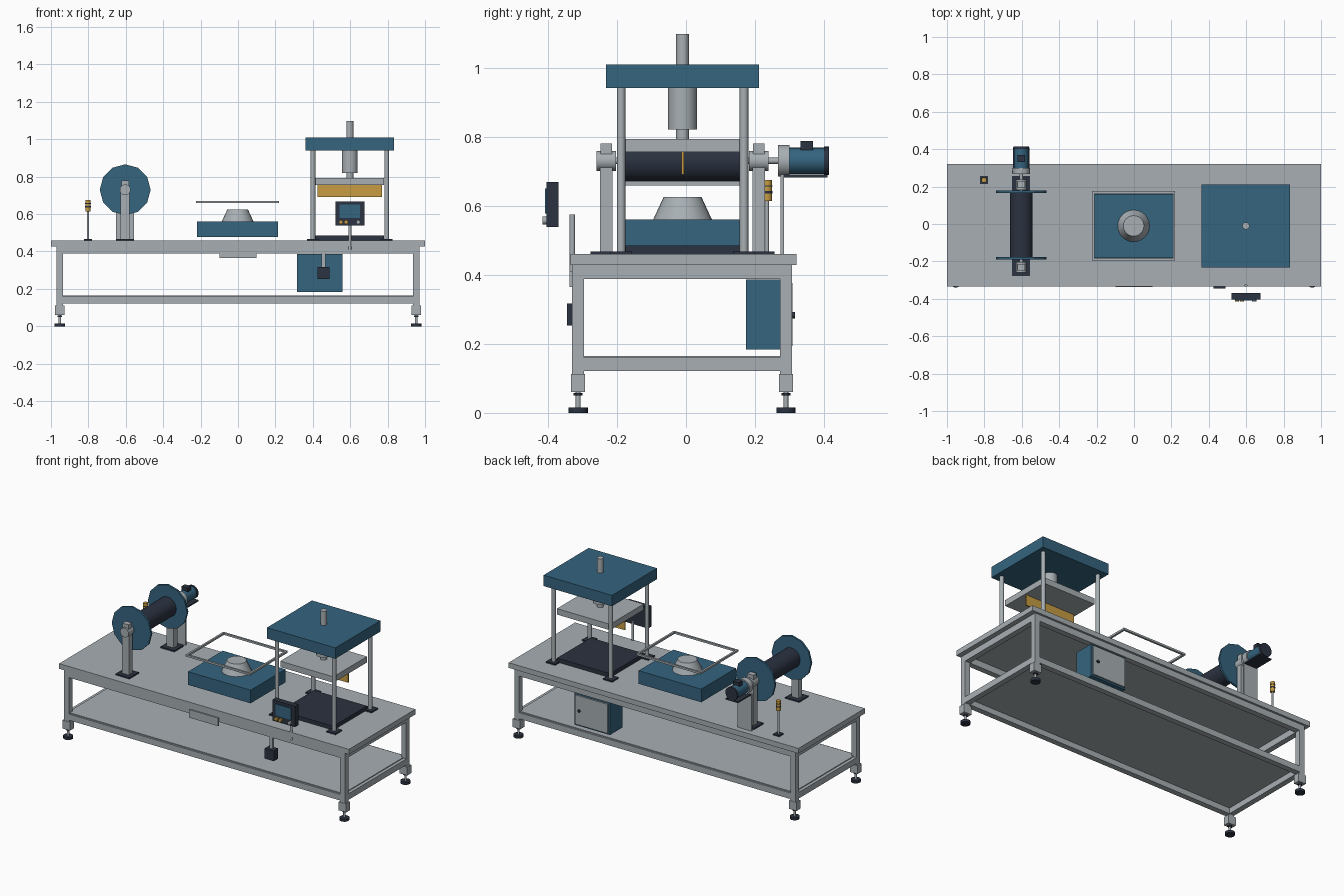
import bpy, math
from mathutils import Vector

if "Cube" in bpy.data.objects:
    bpy.data.objects.remove(bpy.data.objects["Cube"])


def material(name, rgb):
    m = bpy.data.materials.new(name)
    m.diffuse_color = (*rgb, 1)
    m.use_nodes = True
    m.node_tree.nodes["Principled BSDF"].inputs["Base Color"].default_value = m.diffuse_color
    return m


STEEL = material("steel_grey", (0.39, 0.43, 0.455))
TEAL = material("teal_paint", (0.035, 0.128, 0.212))
DARK = material("dark_navy", (0.024, 0.032, 0.052))
AMBER = material("amber", (0.57, 0.33, 0.055))


def box(name, x, y, z, mat):
    """Box from (min, max) pairs."""
    bpy.ops.mesh.primitive_cube_add(size=1, location=[(a + b) / 2 for a, b in (x, y, z)])
    o = bpy.context.object
    o.scale = [b - a for a, b in (x, y, z)]
    bpy.ops.object.transform_apply(location=False, rotation=False, scale=True)
    o.name = name
    o.data.materials.append(mat)
    return o


def cyl(name, p0, p1, r, mat, sides=24, r2=None):
    """Cylinder or cone frustum between two points."""
    p0, p1 = Vector(p0), Vector(p1)
    d = p1 - p0
    bpy.ops.mesh.primitive_cone_add(vertices=sides, radius1=r, radius2=r if r2 is None else r2,
                                    depth=d.length, location=(p0 + p1) / 2)
    o = bpy.context.object
    o.rotation_euler = d.to_track_quat('Z', 'Y').to_euler()
    o.name = name
    o.data.materials.append(mat)
    if sides > 12:
        bpy.ops.object.shade_smooth_by_angle(angle=math.radians(25))
    return o


def around(c, h):
    return (c - h, c + h)


# Table: top, rails, shelf
CY = -0.01
box("table_top", (-1, 1), (-0.335, 0.32), (0.428, 0.46), STEEL)
for tag, y in (("front", (-0.33, -0.295)), ("back", (0.272, 0.307))):
    box(f"upper_rail_{tag}", (-0.94, 0.94), y, (0.388, 0.428), STEEL)
    box(f"lower_rail_{tag}", (-0.94, 0.94), y, (0.122, 0.16), STEEL)
for s in (-1, 1):
    x = around(s * 0.953, 0.017)
    box("upper_end_rail", x, (-0.295, 0.272), (0.388, 0.428), STEEL)
    box("lower_end_rail", x, (-0.295, 0.272), (0.122, 0.16), STEEL)
box("lower_shelf", (-0.95, 0.95), (-0.32, 0.297), (0.157, 0.165), STEEL)
box("front_plate", (-0.1, 0.1), (-0.338, -0.328), (0.365, 0.415), STEEL)

# Legs with brackets and levelling feet
for s in (-1, 1):
    for y in (-0.3125, 0.2895):
        x = s * 0.953
        box("leg", around(x, 0.017), around(y, 0.0175), (0.06, 0.428), STEEL)
        box("leg_bracket", around(x, 0.026), around(y, 0.02), (0.06, 0.112), STEEL)
        cyl("foot_bolt", (x, y, 0.012), (x, y, 0.062), 0.007, STEEL, 12)
        cyl("foot_nut", (x, y, 0.05), (x, y, 0.058), 0.013, DARK, 6)
        cyl("foot_pad", (x, y, 0), (x, y, 0.016), 0.028, DARK)

# Roll with end flanges
RX, RZ = -0.603, 0.73
cyl("roll", (RX, -0.178, RZ), (RX, 0.168, RZ), 0.061, DARK, 32)
cyl("roll_shaft", (RX, -0.255, RZ), (RX, 0.285, RZ), 0.009, STEEL, 16)
for y in (-0.183, 0.172):
    cyl("roll_flange", (RX, y - 0.006, RZ), (RX, y + 0.006, RZ), 0.136, TEAL, 12)

# Roll stands and bearings
for y, side in ((-0.231, -1), (0.211, 1)):
    box("stand_base", around(RX, 0.048), around(y, 0.046), (0.46, 0.468), DARK)
    box("stand_post", around(RX, 0.024), around(y, 0.018), (0.466, 0.71), STEEL)
    cyl("bearing", (RX, y - 0.028, RZ), (RX, y + 0.028, RZ), 0.029, STEEL)
    box("bearing_cap", around(RX, 0.021), around(y, 0.017), (0.7, 0.78), STEEL)

# Drive motor on its bracket
box("motor_bracket", around(RX, 0.048), (0.274, 0.284), (0.46, 0.69), STEEL)
cyl("motor_flange", (RX, 0.266, RZ), (RX, 0.3, RZ), 0.046, STEEL)
cyl("motor_body", (RX, 0.3, RZ), (RX, 0.402, RZ), 0.038, TEAL)
cyl("motor_end_cap", (RX, 0.4, RZ), (RX, 0.414, RZ), 0.041, DARK)
box("motor_terminal_box", around(RX, 0.021), (0.332, 0.368), (0.76, 0.787), DARK)
box("motor_mount", around(RX, 0.043), (0.284, 0.41), (0.682, 0.69), DARK)

# Signal light
LX, LY = -0.802, 0.235
box("signal_base", around(LX, 0.021), around(LY, 0.021), (0.46, 0.468), DARK)
cyl("signal_pole", (LX, LY, 0.465), (LX, LY, 0.615), 0.006, STEEL, 12)
for z0, z1, r, m in ((0.613, 0.636, 0.014, AMBER), (0.636, 0.643, 0.015, DARK),
                     (0.643, 0.655, 0.014, AMBER), (0.655, 0.659, 0.015, DARK),
                     (0.659, 0.675, 0.014, AMBER)):
    cyl("signal_segment", (LX, LY, z0), (LX, LY, z1), r, m, 16)

# Forming block, raised cone and floating clamp frame
FX = -0.002
box("forming_block", around(FX, 0.216), around(CY, 0.171), (0.478, 0.56), TEAL)
cyl("forming_cone", (FX, CY, 0.56), (FX, CY, 0.625), 0.085, STEEL, 24, 0.055)
for s in (-1, 1):
    box("clamp_bar_long", around(FX, 0.222), around(CY + s * 0.18, 0.006), (0.659, 0.671), STEEL)
    box("clamp_bar_short", around(FX + s * 0.216, 0.006), around(CY, 0.174), (0.659, 0.671), STEEL)

# Press: bed, columns, crown
PX = 0.598
box("press_bed", around(PX, 0.183), around(CY, 0.166), (0.46, 0.485), DARK)
for sx in (-1, 1):
    for sy in (-1, 1):
        x, y = PX + sx * 0.197, CY + sy * 0.178
        box("column_base", around(x, 0.032), around(y, 0.032), (0.46, 0.468), DARK)
        cyl("press_column", (x, y, 0.465), (x, y, 0.945), 0.0125, STEEL)
box("press_crown", around(PX, 0.236), around(CY, 0.222), (0.941, 1.009), TEAL)

# Press: cylinder, ram plate, blade
cyl("press_cylinder", (PX, CY, 0.82), (PX, CY, 0.942), 0.042, STEEL, 32)
cyl("press_ram", (PX, CY, 0.785), (PX, CY, 0.825), 0.019, STEEL)
cyl("press_top_rod", (PX, CY, 1.005), (PX, CY, 1.097), 0.019, STEEL)
box("ram_plate", around(PX, 0.183), around(CY, 0.166), (0.756, 0.793), STEEL)
box("press_blade", around(PX, 0.172), around(CY, 0.0035), (0.691, 0.757), AMBER)

# Control panel on a pole
cyl("panel_pole", (PX, -0.329, 0.41), (PX, -0.329, 0.575), 0.008, STEEL, 16)
box("panel_body", around(PX, 0.078), (-0.404, -0.369), (0.538, 0.668), DARK)
box("panel_screen", around(PX, 0.054), (-0.409, -0.403), (0.578, 0.65), TEAL)
for dx, m in ((-0.048, AMBER), (-0.02, AMBER), (0.045, STEEL)):
    cyl("panel_button", (PX + dx, -0.403, 0.557), (PX + dx, -0.415, 0.557), 0.011, m, 16)

# Foot switch hanging below the front edge
box("hanging_switch", (0.426, 0.489), (-0.345, -0.302), (0.253, 0.317), DARK)
box("hanging_switch_stem", (0.447, 0.469), (-0.329, -0.315), (0.31, 0.395), STEEL)

# Electrical cabinet under the table
box("cabinet", (0.315, 0.56), (0.174, 0.3), (0.184, 0.386), TEAL)
box("cabinet_door", (0.325, 0.55), (0.3, 0.309), (0.194, 0.376), STEEL)
cyl("cabinet_knob", (0.52, 0.309, 0.283), (0.52, 0.316, 0.283), 0.009, DARK, 16)
